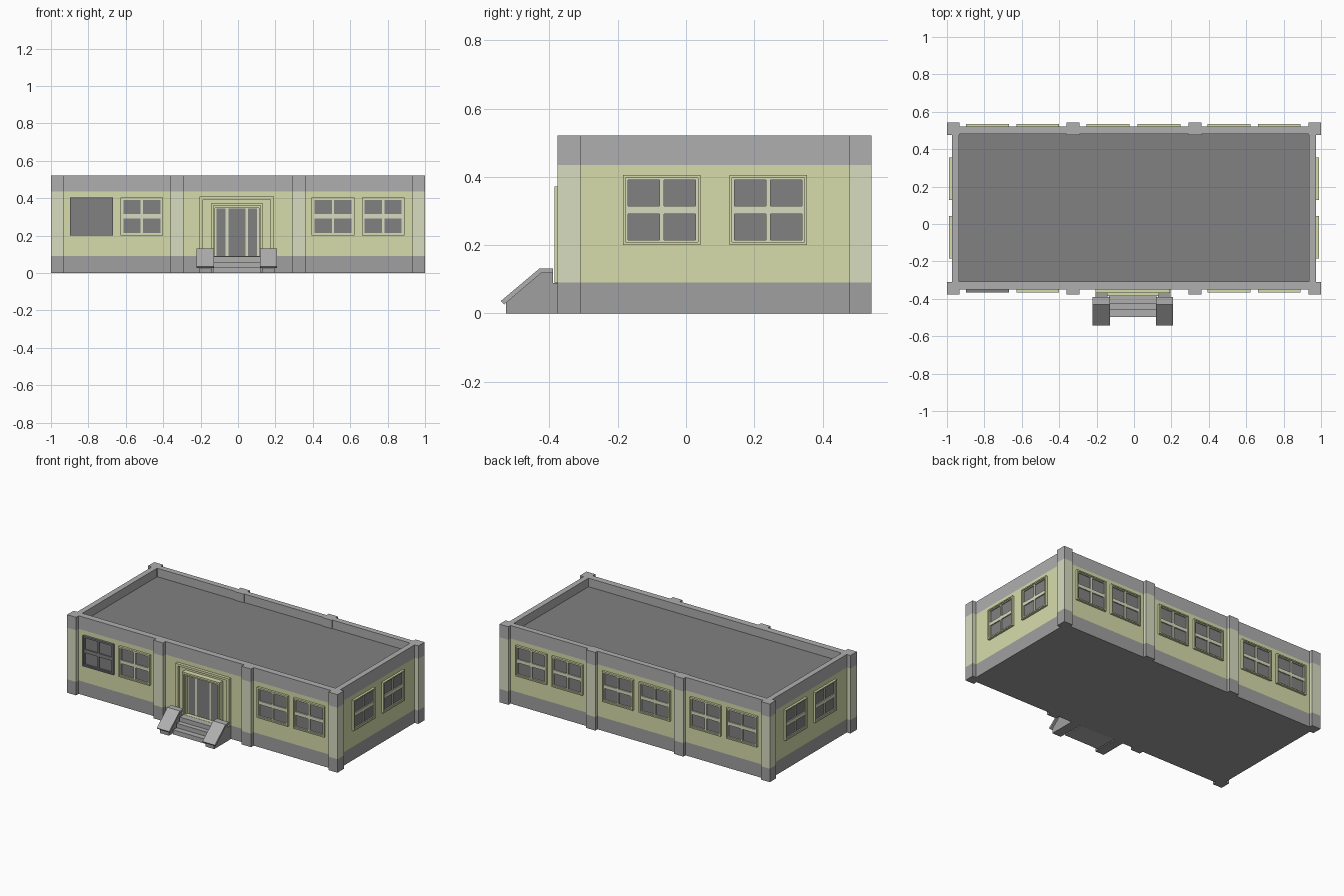
import bpy, bmesh, math
from mathutils import Vector

if "Cube" in bpy.data.objects:
    bpy.data.objects.remove(bpy.data.objects["Cube"])


def material(name, rgb):
    m = bpy.data.materials.new(name)
    m.diffuse_color = (*rgb, 1)
    m.use_nodes = True
    m.node_tree.nodes["Principled BSDF"].inputs["Base Color"].default_value = m.diffuse_color
    return m


GREEN = material("wall_green", (0.68, 0.72, 0.41))
PALE = material("pale_trim", (0.69, 0.72, 0.53))
LIGHT = material("light_grey", (0.43, 0.43, 0.43))
MID = material("plinth_grey", (0.35, 0.35, 0.35))
DARK = material("dark_grey", (0.22, 0.22, 0.22))


def box(bm, x0, x1, y0, y1, z0, z1, mi=0):
    vs = bmesh.ops.create_cube(bm, size=1)["verts"]
    for v in vs:
        v.co = Vector(((x0 + x1) / 2 + v.co.x * (x1 - x0),
                       (y0 + y1) / 2 + v.co.y * (y1 - y0),
                       (z0 + z1) / 2 + v.co.z * (z1 - z0)))
    for f in {f for v in vs for f in v.link_faces}:
        f.material_index = mi


def ring(bm, outer, inner, d0, d1, put, mi=0):
    # rectangular frame; put(u, v, d) maps to 3D
    def loop(r, d):
        a, b, c, e = r
        return [bm.verts.new(put(u, v, d)) for u, v in ((a, c), (b, c), (b, e), (a, e))]
    ls = [loop(outer, d0), loop(outer, d1), loop(inner, d1), loop(inner, d0)]
    for k in range(4):
        p, q = ls[k], ls[(k + 1) % 4]
        for i in range(4):
            j = (i + 1) % 4
            bm.faces.new((p[i], p[j], q[j], q[i])).material_index = mi


def prism(bm, profile, x0, x1):
    # y-z profile extruded along x
    f = bm.faces.new([bm.verts.new((x0, y, z)) for y, z in profile])
    g = bmesh.ops.extrude_face_region(bm, geom=[f])["geom"]
    bmesh.ops.translate(bm, vec=(x1 - x0, 0, 0),
                        verts=[v for v in g if isinstance(v, bmesh.types.BMVert)])


def mesh(name, bm, mats):
    bmesh.ops.recalc_face_normals(bm, faces=bm.faces)
    me = bpy.data.meshes.new(name)
    bm.to_mesh(me)
    bm.free()
    for m in mats:
        me.materials.append(m)
    return me


def place(name, me, loc=(0, 0, 0), rot=0):
    o = bpy.data.objects.new(name, me)
    o.location = loc
    o.rotation_euler.z = rot
    bpy.context.collection.objects.link(o)


def block(name, mat, *dims):
    bm = bmesh.new()
    box(bm, *dims)
    place(name, mesh(name, bm, [mat]))


flat = lambda u, v, d: (u, v, d)
upright = lambda u, v, d: (u, -d, v)

# Main body: plinth, wall, roof and parapet
WX, Y0, Y1, H = 0.973, -0.35, 0.52, 0.522
block("plinth", MID, -WX, WX, Y0, Y1, 0, 0.09)
block("walls", GREEN, -WX, WX, Y0, Y1, 0.09, 0.435)
block("roof", DARK, -0.936, 0.936, -0.307, 0.482, 0.435, 0.465)
bm = bmesh.new()
ring(bm, (-WX, WX, Y0, Y1), (-0.936, 0.936, -0.307, 0.482), 0.435, H, flat)
place("parapet", mesh("parapet", bm, [LIGHT]))

# Pilasters banded like the walls
bm = bmesh.new()
for x0, x1 in ((-1, -0.934), (-0.361, -0.291), (0.291, 0.361), (0.934, 1)):
    for y0, y1 in ((-0.377, -0.309), (0.477, 0.543)):
        for i, (z0, z1) in enumerate(((0, 0.09), (0.09, 0.435), (0.435, H))):
            box(bm, x0, x1, y0, y1, z0, z1, i)
place("pilasters", mesh("pilasters", bm, [MID, PALE, LIGHT]))


# Four-pane window: raised trim, mullions and recessed glass
def window(name, mats):
    bm = bmesh.new()
    w, h = 0.114, 0.102
    ring(bm, (-w, w, -h, h), (-w + .008, w - .008, -h + .008, h - .008), -0.01, 0.015, upright)
    ring(bm, (-w + .008, w - .008, -h + .008, h - .008),
         (-w + .015, w - .015, -h + .014, h - .014), -0.01, 0.009, upright, 1)
    box(bm, -.0065, .0065, -.009, .005, -h + .014, h - .014, 1)
    box(bm, -w + .015, w - .015, -.009, .005, -.0115, .0115, 1)
    box(bm, -w + .012, w - .012, -.002, .005, -h + .012, h - .012, 2)
    return mesh(name, bm, mats)


win = window("window", [GREEN, PALE, DARK])
dark_win = window("dark_window", [DARK] * 3)
ZC = 0.303
place("front_window_dark", dark_win, (-0.783, Y0, ZC))
for x in (-0.514, 0.508, 0.776):
    place("front_window", win, (x, Y0, ZC))
for x in (-0.783, -0.514, -0.139, 0.134, 0.508, 0.776):
    place("back_window", win, (x, Y1, ZC), math.pi)
for y in (-0.071, 0.241):
    place("right_window", win, (WX, y, ZC), math.pi / 2)
    place("left_window", win, (-WX, y, ZC), -math.pi / 2)

# Entrance: outer surround, stepped door frame, door and glazing
CX = -0.006
bm = bmesh.new()
ring(bm, (-.199, .199, .09, .408), (-.18, .18, .085, .393), 0.34, 0.37, upright)
ring(bm, (-.139, .139, .09, .372), (-.126, .126, .085, .36), 0.34, 0.385, upright)
ring(bm, (-.126, .126, .09, .36), (-.118, .118, .085, .348), 0.34, 0.375, upright)
place("door_surround", mesh("door_surround", bm, [GREEN]), (CX, 0, 0))
bm = bmesh.new()
box(bm, -.118, .118, -.358, -.345, .09, .348, 0)
for x0, x1 in ((-.108, -.06), (-.046, .046), (.06, .108)):
    box(bm, x0, x1, -.36, -.35, .091, .345, 1)
place("door", mesh("door", bm, [PALE, DARK]), (CX, 0, 0))

# Steps and sloped side walls with overhanging caps
bm = bmesh.new()
prism(bm, [(-.345, 0), (-.497, 0), (-.497, .03), (-.46, .03), (-.46, .06),
           (-.428, .06), (-.428, .089), (-.345, .089)], -.127, .127)
place("steps", mesh("steps", bm, [LIGHT]), (CX, 0, 0))
for s in (-1, 1):
    bm = bmesh.new()
    prism(bm, [(-.345, 0), (-.528, 0), (-.528, .036), (-.425, .119), (-.39, .119),
               (-.39, .089), (-.345, .089)], s * .135, s * .2)
    place("stair_side", mesh("stair_side", bm, [MID]), (CX, 0, 0))
    bm = bmesh.new()
    prism(bm, [(-.533, .026), (-.543, .036), (-.43, .131), (-.39, .131),
               (-.39, .118), (-.425, .118)], s * .123, s * .215)
    place("stair_cap", mesh("stair_cap", bm, [LIGHT]), (CX, 0, 0))
